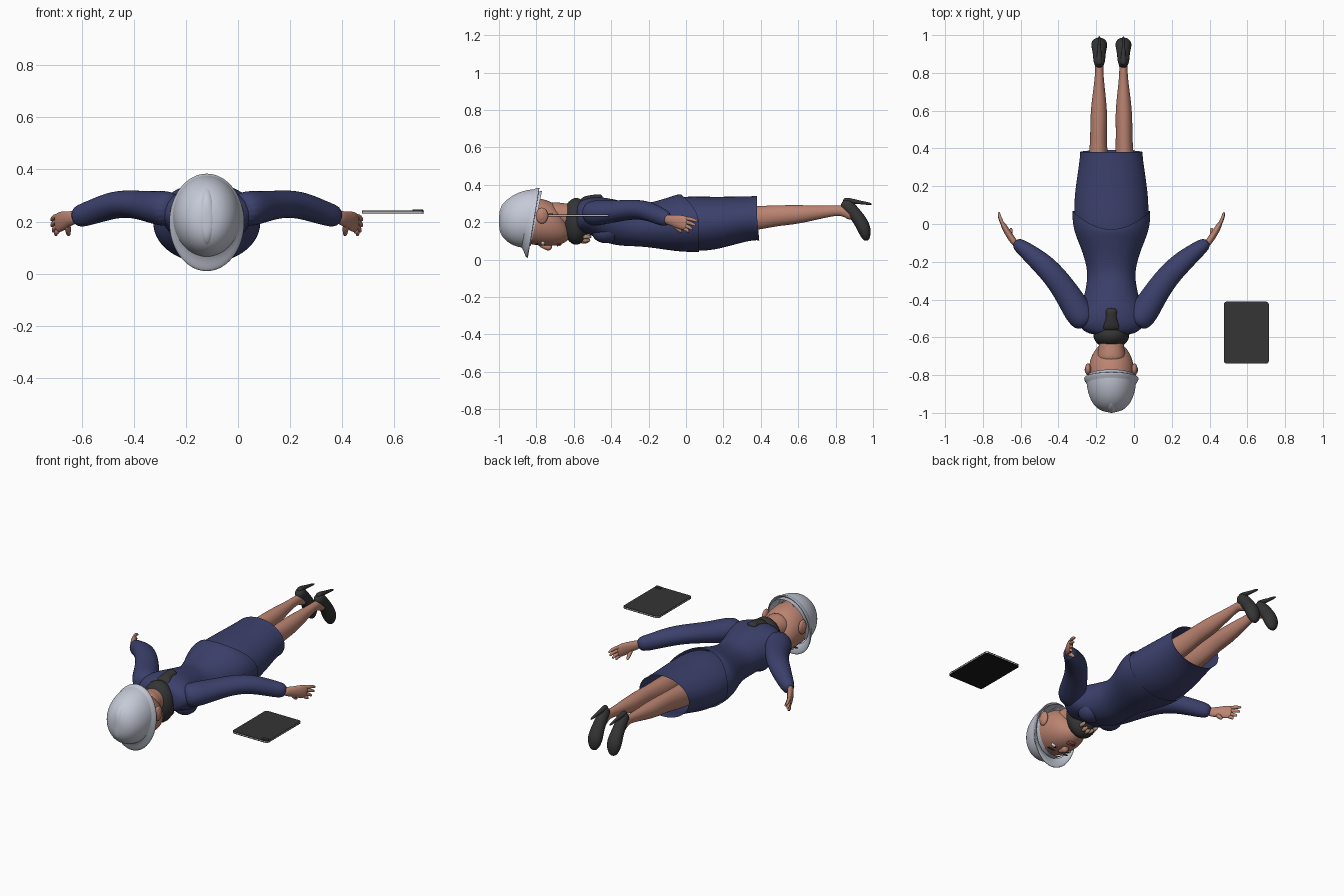
import bpy, bmesh, math
from mathutils import Vector

old = bpy.data.objects.get("Cube")
if old:
    bpy.data.objects.remove(old)

CX = -0.12  # centre line of the body


def material(name, rgb):
    m = bpy.data.materials.new(name)
    m.use_nodes = True
    m.diffuse_color = (*rgb, 1)
    m.node_tree.nodes["Principled BSDF"].inputs["Base Color"].default_value = (*rgb, 1)
    return m


NAVY = material("navy cloth", (0.045, 0.052, 0.15))
SKIN = material("skin", (0.5, 0.23, 0.165))
WHITE = material("helmet shell", (0.56, 0.59, 0.68))
BLACK = material("charcoal", (0.035, 0.035, 0.035))
DARK = material("dark glass", (0.01, 0.01, 0.01))
LIP = material("lip red", (0.32, 0.08, 0.07))
EYE = material("eye white", (0.75, 0.72, 0.7))
TAN = material("tan trim", (0.4, 0.25, 0.17))
SILVER = material("tablet edge", (0.45, 0.45, 0.45))


def finish(name, bm, mat, subdiv=0):
    bmesh.ops.recalc_face_normals(bm, faces=bm.faces)
    me = bpy.data.meshes.new(name)
    bm.to_mesh(me)
    bm.free()
    me.materials.append(mat)
    ob = bpy.data.objects.new(name, me)
    bpy.context.scene.collection.objects.link(ob)
    me.shade_smooth()
    if subdiv:
        ob.modifiers.new("Subdivision", "SUBSURF").levels = subdiv
        ob.modifiers["Subdivision"].render_levels = subdiv
    return ob


def loft(name, rings, mat, n=16, axis=None, caps=(True, True), shift=None, subdiv=2):
    """Skin elliptical rings (x, y, z, half width, half height) along their path."""
    bm = bmesh.new()
    grow = 3 / (2 + math.cos(math.tau / n))
    pts = [Vector(r[:3]) for r in rings]
    loops = []
    for i, r in enumerate(rings):
        t = Vector(axis) if axis else pts[min(i + 1, len(pts) - 1)] - pts[max(i - 1, 0)]
        side = t.cross(Vector((0, 0, 1))).normalized()
        up = side.cross(t).normalized()
        loop = []
        for k in range(n):
            a = math.tau * k / n
            p = pts[i] + grow * (side * r[3] * math.cos(a) + up * r[4] * math.sin(a))
            if shift:
                p.y += shift(a, i / (len(rings) - 1))
            loop.append(bm.verts.new(p))
        loops.append(loop)
    for a, b in zip(loops, loops[1:]):
        for k in range(n):
            j = (k + 1) % n
            bm.faces.new((a[k], a[j], b[j], b[k]))
    if caps[0]:
        bm.faces.new(loops[0])
    if caps[1]:
        bm.faces.new(loops[-1])
    return finish(name, bm, mat, subdiv)


def along_y(name, rows, mat, x=CX, **kw):
    """Loft with rows (y, z, half width, half height), rings facing along y."""
    return loft(name, [(x, y, z, w, h) for y, z, w, h in rows], mat, axis=(0, 1, 0), **kw)


def ball(name, centre, radii, mat, seg=20):
    bm = bmesh.new()
    bmesh.ops.create_uvsphere(bm, u_segments=seg, v_segments=seg // 2, radius=1)
    bmesh.ops.scale(bm, vec=radii, verts=bm.verts)
    bmesh.ops.translate(bm, vec=centre, verts=bm.verts)
    return finish(name, bm, mat)


def box(name, centre, size, mat, corner):
    bm = bmesh.new()
    bmesh.ops.create_cube(bm, size=1)
    bmesh.ops.scale(bm, vec=size, verts=bm.verts)
    bmesh.ops.translate(bm, vec=centre, verts=bm.verts)
    upright = [e for e in bm.edges if abs(e.verts[0].co.z - e.verts[1].co.z) > size[2] / 2]
    bmesh.ops.bevel(bm, geom=upright, offset=corner, segments=4, affect="EDGES", profile=0.5)
    ob = finish(name, bm, mat)
    ob.data.shade_flat()
    return ob


# Jacket, with a hem rising to a point at the back
along_y("jacket", [
    (-.59, .225, .085, .065), (-.57, .23, .15, .085), (-.52, .235, .182, .097),
    (-.46, .22, .172, .115), (-.40, .203, .148, .122), (-.32, .19, .13, .118),
    (-.25, .182, .124, .11), (-.15, .187, .15, .127), (-.06, .195, .19, .149),
    (0, .195, .206, .154), (.05, .195, .205, .154)], NAVY, n=24, caps=(True, False),
    shift=lambda a, f: max(0, f - .8) * 5 * (.02 - .1 * max(0, math.sin(a)) ** 2))

# Skirt, open at the hem
along_y("skirt", [
    (-.12, .19, .15, .12), (-.03, .195, .195, .144), (.1, .19, .198, .146), (.2, .2, .188, .136),
    (.3, .215, .173, .122), (.36, .222, .165, .117), (.38, .222, .166, .119)], NAVY, n=24,
    caps=(True, False), shift=lambda a, f: .012 * f ** 4 * max(0, -math.sin(a)))

# Scarf with a hanging tail at the back and trim at the throat
ball("scarf", (CX, -.587, .205), (.095, .073, .125), BLACK, 32)
along_y("scarf_tail", [(-.57, .3, .06, .03), (-.52, .322, .034, .022), (-.485, .33, .026, .018),
                       (-.46, .333, .032, .018), (-.445, .33, .02, .012)], BLACK, n=12)
for i in range(5):
    off = i - 2
    ball("scarf_trim", (CX + off * .022, -.545 + .006 * abs(off), .098 + .006 * off * off),
         (.009, .028, .012), TAN, 12)

# Head, neck and face
along_y("head", [
    (-.91, .22, .08, .1), (-.86, .21, .112, .122), (-.80, .203, .121, .126),
    (-.75, .197, .119, .124), (-.70, .186, .106, .112), (-.66, .167, .082, .082),
    (-.635, .15, .055, .05), (-.62, .145, .03, .028)], SKIN, n=20)
along_y("neck", [(-.74, .24, .085, .075), (-.67, .235, .068, .068), (-.6, .23, .062, .065),
                 (-.53, .23, .065, .065)], SKIN)
along_y("nose", [(-.79, .084, .01, .012), (-.755, .071, .013, .017), (-.73, .066, .021, .021),
                 (-.715, .074, .014, .012)], SKIN, n=12)
ball("upper_lip", (CX, -.686, .082), (.03, .008, .011), LIP)
ball("lower_lip", (CX, -.674, .085), (.026, .009, .011), LIP)

# Helmet: shell, raised crown ridge and brim deepening into a visor


def tilt(a, f):
    return .03 * math.sin(a) * f


def dome(name, w, h, depth, power, n):
    rows = []
    for i in range(9):
        t = math.radians(86) * (1 - i / 8)
        s = math.cos(t) ** power
        rows.append((-.825 - depth * math.sin(t), .22, w * s, h * s))
    return along_y(name, rows, WHITE, n=n, caps=(True, False), shift=tilt)


dome("helmet_shell", .131, .157, .172, .8, 28)
dome("helmet_ridge", .058, .142, .175, .62, 20)
along_y("helmet_brim", [
    (-.85, .22, .128, .154), (-.838, .212, .135, .166), (-.825, .196, .144, .188),
    (-.812, .196, .144, .188), (-.815, .212, .133, .164), (-.825, .22, .124, .15)], WHITE,
    n=28, caps=(False, False), shift=lambda a, f: tilt(a, 1))
along_y("helmet_band", [(-.875, .22, .118, .14), (-.80, .22, .124, .146)], WHITE, n=28,
        caps=(False, False), shift=tilt)

# Everything that comes in pairs
for s, word in ((1, "left"), (-1, "right")):
    def paired(name, rows, mat, n=16, **kw):
        return loft(f"{word}_{name}", [(CX + s * r[0], *r[1:]) for r in rows], mat, n=n, **kw)

    ball(word + "_ear", (CX + s * .123, -.77, .235), (.016, .032, .043), SKIN)
    ball(word + "_ear_hollow", (CX + s * .134, -.772, .237), (.007, .018, .027), SKIN)
    ball(word + "_eye", (CX + s * .045, -.765, .091), (.024, .012, .014), EYE)
    ball(word + "_iris", (CX + s * .045, -.765, .082), (.009, .009, .007), DARK, 12)
    ball(word + "_brow", (CX + s * .047, -.797, .083), (.028, .005, .006), BLACK, 12)
    ball(word + "_bust", (CX + s * .068, -.43, .15), (.068, .075, .062), NAVY, 24)

    # Sleeve
    paired("sleeve", [
        (.12, -.53, .245, .06, .06), (.165, -.485, .25, .078, .07), (.225, -.38, .258, .068, .057),
        (.30, -.275, .27, .062, .052), (.37, -.205, .262, .058, .052),
        (.45, -.14, .232, .044, .046), (.515, -.092, .213, .032, .042)], NAVY)

    # Hand
    paired("palm", [
        (.50, -.115, .218, .018, .026), (.53, -.075, .21, .018, .028), (.555, -.035, .202, .017, .038),
        (.572, -.005, .195, .014, .038), (.578, .008, .193, .01, .03)], SKIN, n=12)
    for i, tip in enumerate(((.597, .065, .203), (.597, .055, .18), (.59, .035, .158), (.578, .015, .145))):
        base = Vector((.568, -.012, .222 - .019 * i))
        end = Vector(tip)
        mid = (base + end) / 2 + Vector((.008, .006, .004))
        paired(f"finger_{i + 1}", [(*base, .01, .011), (*mid, .009, .01), (*end, .006, .006)],
               SKIN, n=8)
    paired("thumb", [(.535, -.07, .195, .013, .014), (.533, -.045, .165, .011, .012),
                     (.53, -.02, .145, .007, .007)], SKIN, n=8)

    # Leg
    paired("leg", [
        (.075, .12, .205, .07, .08), (.068, .38, .222, .047, .064), (.068, .48, .235, .043, .055),
        (.066, .58, .24, .045, .052), (.065, .68, .25, .035, .04), (.064, .79, .261, .021, .026),
        (.064, .85, .264, .022, .03), (.064, .90, .225, .028, .03)], SKIN)

    # High-heeled shoe
    paired("shoe", [
        (.064, .835, .31, .02, .022), (.064, .86, .292, .031, .036), (.064, .895, .255, .033, .034),
        (.064, .93, .21, .038, .036), (.064, .953, .165, .045, .037),
        (.064, .962, .125, .034, .026), (.064, .966, .1, .014, .012)], BLACK)
    paired("shoe_heel", [(.064, .838, .318, .018, .016), (.064, .88, .314, .015, .015),
                         (.064, .93, .306, .008, .009), (.064, .998, .296, .007, .007)], BLACK, n=10)

# Tablet with pale edges, a dark screen below and a small lens on top
box("tablet_body", (.595, -.575, .236), (.236, .326, .008), SILVER, .014)
box("tablet_back", (.595, -.575, .2405), (.238, .328, .003), BLACK, .015)
box("tablet_screen", (.595, -.575, .2315), (.238, .328, .003), DARK, .015)
box("tablet_lens", (.69, -.722, .244), (.04, .024, .005), BLACK, .01)
